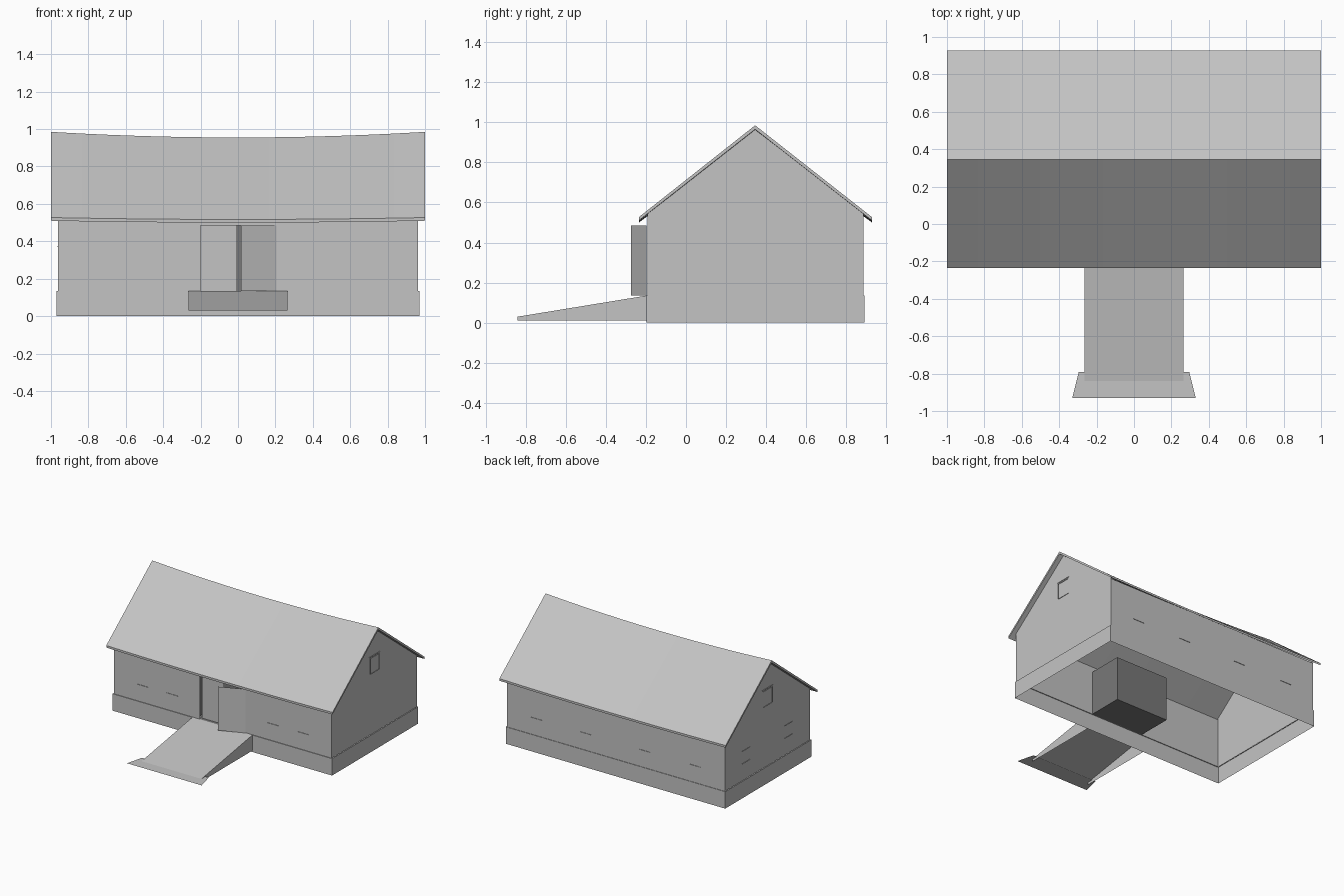
import bpy, bmesh
from mathutils import Vector

cube = bpy.data.objects.get("Cube")
if cube:
    bpy.data.objects.remove(cube, do_unlink=True)


def material(name, value):
    mat = bpy.data.materials.new(name)
    mat.use_nodes = True
    tone = (value, value, value, 1)
    mat.diffuse_color = tone
    mat.node_tree.nodes["Principled BSDF"].inputs["Base Color"].default_value = tone
    return mat


grey = material("plain_grey", 0.55)
dark = material("dark_interior", 0.19)

MID_Y = 0.345      # ridge line
BASE_TOP = 0.135
WALL_X, FRONT, BACK = 0.963, -0.193, 0.886


def finish(name, bm, mat=grey):
    mesh = bpy.data.meshes.new(name)
    bm.to_mesh(mesh)
    bm.free()
    mesh.materials.append(mat)
    obj = bpy.data.objects.new(name, mesh)
    bpy.context.collection.objects.link(obj)
    return obj


def quads(name, faces):
    """Sheet object from a list of corner lists."""
    bm = bmesh.new()
    for corners in faces:
        bm.faces.new([bm.verts.new(c) for c in corners])
    bmesh.ops.remove_doubles(bm, verts=bm.verts, dist=0.0005)
    return finish(name, bm)


def box(name, lo, hi, open_side=None, mat=grey):
    """Box between two corners; open_side is the normal of a face left out."""
    lo, hi = Vector(lo), Vector(hi)
    bm = bmesh.new()
    bmesh.ops.create_cube(bm, size=1)
    bmesh.ops.scale(bm, vec=hi - lo, verts=bm.verts)
    bmesh.ops.translate(bm, vec=(lo + hi) / 2, verts=bm.verts)
    if open_side:
        bm.normal_update()
        gone = [f for f in bm.faces if f.normal.dot(Vector(open_side)) > 0.9]
        bmesh.ops.delete(bm, geom=gone, context='FACES')
    return finish(name, bm, mat)


def wall(x0, x1, z0, z1, y):
    return [(x0, y, z0), (x1, y, z0), (x1, y, z1), (x0, y, z1)]


# Plinth: open-bottomed skirt with a narrow ledge carrying the walls
plinth = box("plinth", (-0.97, -0.198, 0), (0.97, 0.89, BASE_TOP), (0, 0, -1))
bm = bmesh.new()
bm.from_mesh(plinth.data)
top = [f for f in bm.faces if f.normal.z > 0.9]
bmesh.ops.inset_region(bm, faces=top, thickness=0.009)
bmesh.ops.delete(bm, geom=top, context='FACES')
bm.to_mesh(plinth.data)
bm.free()

# Walls: front sheet around the doorway, plain back, two gables
DOOR, HEAD, EAVE = 0.2, 0.485, 0.532
quads("front_wall", [
    wall(-WALL_X, -DOOR, BASE_TOP, EAVE, FRONT),
    wall(DOOR, WALL_X, BASE_TOP, EAVE, FRONT),
    wall(-DOOR, DOOR, HEAD, EAVE, FRONT)])
quads("back_wall", [wall(WALL_X, -WALL_X, BASE_TOP, EAVE, BACK)])
for side, s in (("left", 1), ("right", -1)):
    outline = [(FRONT, BASE_TOP), (BACK, BASE_TOP), (BACK, 0.547),
               (MID_Y, 0.97), (FRONT, 0.547)]
    if s < 0:
        outline.reverse()
    quads(side + "_gable", [[(s * WALL_X, y, z) for y, z in outline]])

# Roof: two sloping slabs whose ridge sags toward the middle
section = [(-0.235, 0.51), (-0.235, 0.527), (MID_Y, 0.985),
           (0.928, 0.527), (0.928, 0.51), (MID_Y, 0.965)]
STEPS = 12
bm = bmesh.new()
rings = []
for i in range(STEPS + 1):
    x = -1 + 2 * i / STEPS
    ring = []
    for y, z in section:
        sag = (0.01 + 0.02 * (1 - abs(y - MID_Y) / 0.583)) * (1 - x * x)
        ring.append(bm.verts.new((x, y, z - sag)))
    rings.append(ring)
n = len(section)
for a, b in zip(rings, rings[1:]):
    for k in range(n):
        bm.faces.new((a[k], a[(k + 1) % n], b[(k + 1) % n], b[k]))
for r in (rings[0], rings[-1]):
    bm.faces.new((r[0], r[1], r[2], r[5]))
    bm.faces.new((r[5], r[2], r[3], r[4]))
bmesh.ops.recalc_face_normals(bm, faces=bm.faces)
finish("roof", bm)

# Entry: dark box behind the doorway, one closed leaf and one ajar
box("entry_box", (-0.235, FRONT + 0.001, BASE_TOP), (0.235, 0.09, 0.49), (0, -1, 0), dark)
quads("closed_door", [wall(-DOOR, -0.005, BASE_TOP, HEAD, FRONT + 0.025)])
HINGE, EDGE = (0.205, -0.197), (0.017, -0.275)
quads("open_door", [[(*EDGE, BASE_TOP), (*HINGE, BASE_TOP), (*HINGE, HEAD), (*EDGE, HEAD)]])

# Ramp: hollow wedge with an open toe and a flat flared foot plate
W, TOE, JOIN = 0.265, -0.84, -0.198
ramp = [[(-W, TOE, 0.03), (W, TOE, 0.03), (W, JOIN, BASE_TOP), (-W, JOIN, BASE_TOP)]]
for s in (1, -1):
    flank = [(s * W, TOE, 0.01), (s * W, JOIN, 0.01),
             (s * W, JOIN, BASE_TOP), (s * W, TOE, 0.03)]
    ramp.append(flank if s > 0 else flank[::-1])
quads("ramp", ramp)
quads("ramp_foot", [[(-0.33, -0.93, 0.03), (0.33, -0.93, 0.03),
                     (0.295, -0.79, 0.03), (-0.295, -0.79, 0.03)]])

# Narrow window ledges
T, OUT = 0.001, 0.004
for x in (-0.71, -0.445, 0.445, 0.71):
    box("front_window_ledge", (x - 0.05, FRONT - OUT, 0.268), (x + 0.05, FRONT, 0.268 + T))
for x in (-0.7, -0.26, 0.26, 0.7):
    box("back_window_ledge", (x - 0.05, BACK, 0.27), (x + 0.05, BACK + OUT, 0.27 + T))
for z in (0.27, 0.37):
    for y in (0.08, 0.62):
        box("right_window_ledge", (-WALL_X - OUT, y - 0.05, z), (-WALL_X, y + 0.05, z + T))

# Loft window trim on both gables
for side, s in (("left", 1), ("right", -1)):
    x0, x1 = sorted((s * WALL_X, s * (WALL_X + OUT)))
    trim = [(0.29, 0.62, 0.29 + T, 0.745), (0.405, 0.62, 0.405 + T, 0.745),
            (0.29, 0.745, 0.406, 0.745 + T), (0.28, 0.757, 0.415, 0.757 + T),
            (0.29, 0.62, 0.406, 0.62 + T)]
    for y0, z0, y1, z1 in trim:
        box(side + "_loft_window_trim", (x0, y0, z0), (x1, y1, z1))
